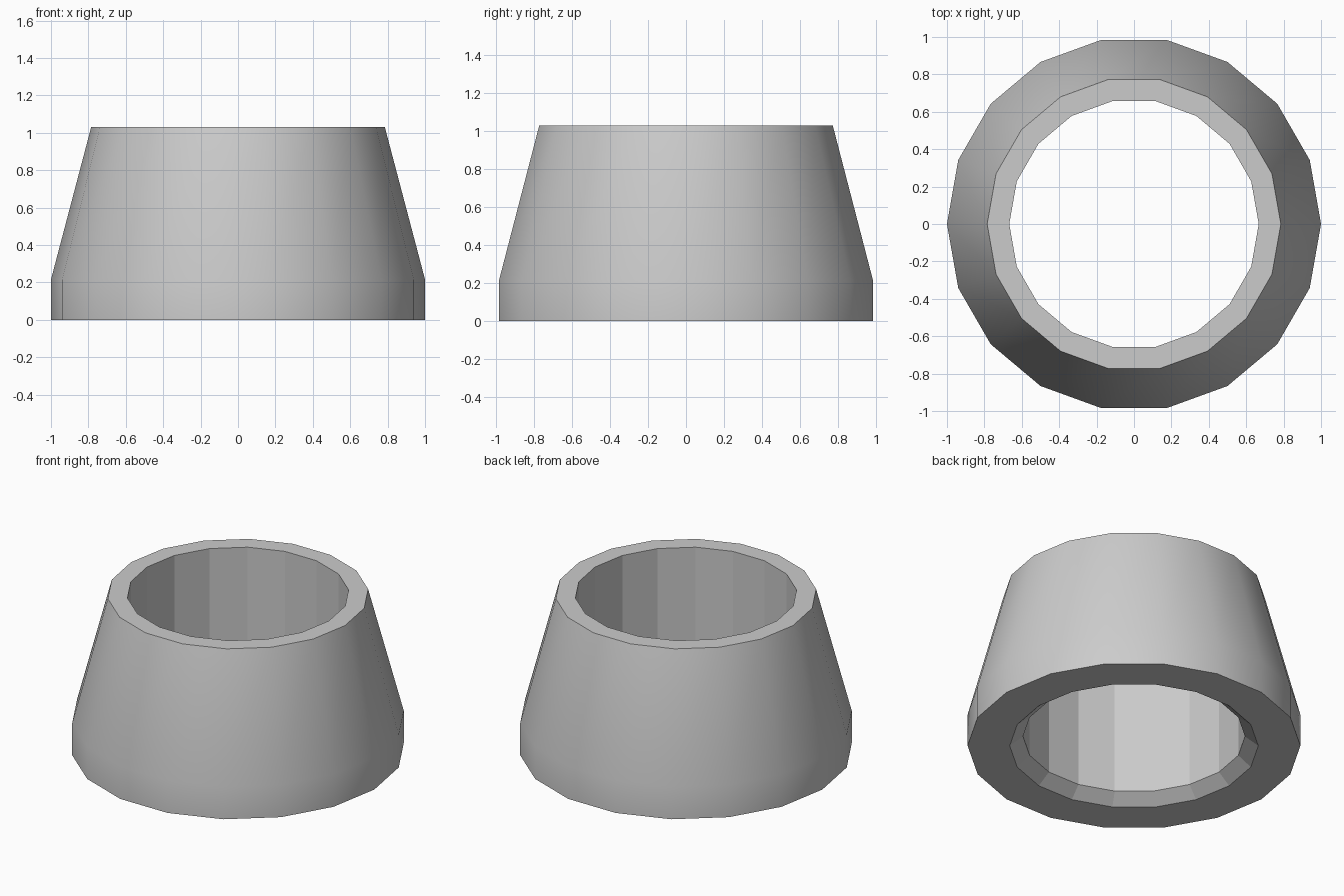
import bpy, bmesh
from math import cos, sin, tau

if "Cube" in bpy.data.objects:
    bpy.data.objects.remove(bpy.data.objects["Cube"])

SIDES = 18

# Closed wall section (radius, height), and whether the band leaving each point is smooth
section = [
    (1.0, 0.0, True),       # lower vertical band
    (1.0, 0.215, True),     # tapered outer wall
    (0.785, 1.03, False),   # flat top rim
    (0.667, 1.03, False),   # faceted bore
    (0.667, 0.065, False),  # chamfer at the bottom of the bore
    (0.747, 0.0, False),    # flat underside
]

# Tapered collar: spin the section into rings and bridge them
bm = bmesh.new()
rings = [[bm.verts.new((r * cos(tau * i / SIDES), r * sin(tau * i / SIDES), z))
          for i in range(SIDES)] for r, z, _ in section]
for k, (_, _, smooth) in enumerate(section):
    a, b = rings[k], rings[(k + 1) % len(rings)]
    for i in range(SIDES):
        j = (i + 1) % SIDES
        face = bm.faces.new((a[i], a[j], b[j], b[i]))
        face.smooth = smooth

# Keep the rim and base edges sharp beside the smooth outer wall
for edge in bm.edges:
    edge.smooth = all(f.smooth for f in edge.link_faces)
bmesh.ops.recalc_face_normals(bm, faces=bm.faces)

mesh = bpy.data.meshes.new("tapered_collar")
bm.to_mesh(mesh)
bm.free()
bpy.context.collection.objects.link(bpy.data.objects.new("tapered_collar", mesh))
